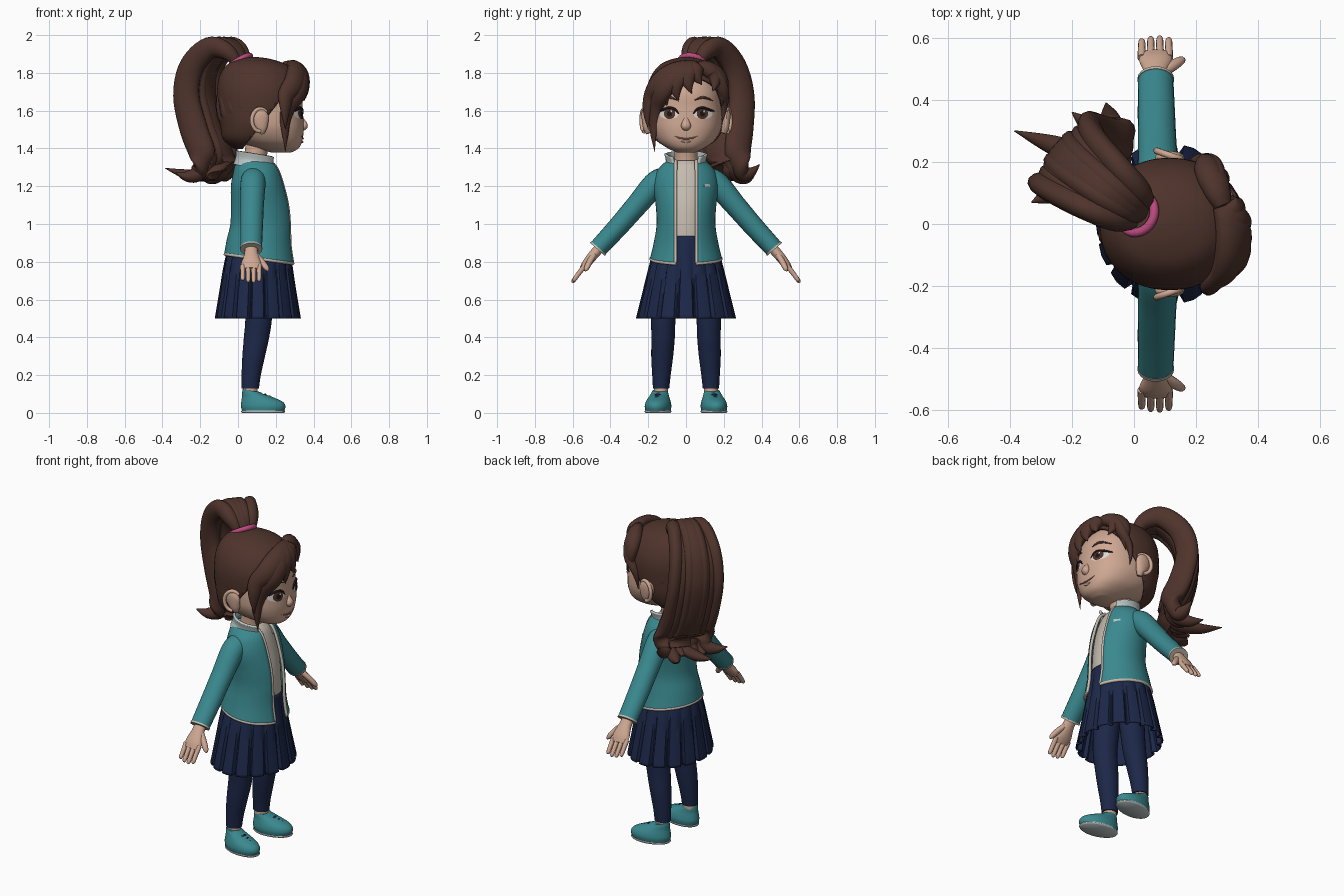
import bpy, bmesh
from math import sin, cos, pi, sqrt, asin, radians
from mathutils import Vector

cube = bpy.data.objects.get("Cube")
if cube:
    bpy.data.objects.remove(cube)


def material(name, *rgb):
    m = bpy.data.materials.new(name)
    m.use_nodes = True
    m.diffuse_color = (*rgb, 1)
    m.node_tree.nodes["Principled BSDF"].inputs["Base Color"].default_value = (*rgb, 1)
    return m


hair = material("brown hair", .078, .034, .025)
skin = material("skin", .62, .39, .29)
teal = material("teal cloth", .042, .25, .275)
navy = material("navy cloth", .012, .021, .066)
cream = material("cream cloth", .56, .5, .43)
pale = material("pale collar", .5, .57, .56)
pink = material("pink band", .5, .07, .21)
dark = material("dark lash", .012, .007, .006)
white = material("eye white", .72, .68, .65)
lips = material("lips", .4, .17, .13)


def smooth(rows, steps=6):
    """Sample a soft curve through rows of numbers."""
    out, last = [], len(rows) - 1
    for i in range(last):
        group = rows[max(i - 1, 0)], rows[i], rows[i + 1], rows[min(i + 2, last)]
        for j in range(steps):
            t = j / steps
            out.append([(2 * b + (c - a) * t + (2 * a - 5 * b + 4 * c - d) * t * t
                         + (3 * b - a - 3 * c + d) * t ** 3) / 2 for a, b, c, d in zip(*group)])
    return out + [list(rows[-1])]


def skin_rings(name, rings, mat, closed=True, caps=True, recalc=True, thick=0, angle=50):
    """Join rings of points into one surface."""
    bm = bmesh.new()
    verts = [[bm.verts.new(p) for p in ring] for ring in rings]
    count = len(rings[0])
    for low, high in zip(verts, verts[1:]):
        for j in range(count if closed else count - 1):
            k = (j + 1) % count
            bm.faces.new((low[j], high[j], high[k], low[k]))
    if caps:
        bm.faces.new(verts[0])
        bm.faces.new(verts[-1][::-1])
    if recalc:
        bmesh.ops.recalc_face_normals(bm, faces=bm.faces)
    mesh = bpy.data.meshes.new(name)
    bm.to_mesh(mesh)
    bm.free()
    mesh.materials.append(mat)
    mesh.shade_smooth()
    mesh.set_sharp_from_angle(angle=radians(angle))
    obj = bpy.data.objects.new(name, mesh)
    bpy.context.collection.objects.link(obj)
    if thick:
        mod = obj.modifiers.new("thickness", "SOLIDIFY")
        mod.thickness, mod.offset = thick, 0
    return obj


def loft_rings(rows, gap=0, flare=0, power=2, seg=40):
    """Rows are z, centre x, centre y, half depth, half width, forward tilt."""
    rings, levels = [], smooth(rows)
    for i, (z, cx, cy, rx, ry, tilt) in enumerate(levels):
        opening = gap + flare * i / len(levels)
        start = asin(min(opening / ry, .9))
        ring = []
        for j in range(seg):
            a = start + (2 * pi - 2 * start) * j / (seg - 1 if gap else seg)
            c, s = cos(a), sin(a)
            r = (abs(c) ** power + abs(s) ** power) ** (-1 / power)
            ring.append((cx + rx * r * c, cy + ry * r * s, z - tilt * c))
        rings.append(ring)
    return rings


def sweep(name, rows, mat, centre=(0, 0, 0), steps=6, seg=14):
    """Rows are x, y, z, half width, half thickness; thickness points away from centre."""
    path = smooth(rows, steps)
    pts = [Vector(p[:3]) for p in path]
    rings = []
    for i, p in enumerate(pts):
        tangent = (pts[min(i + 1, len(pts) - 1)] - pts[max(i - 1, 0)]).normalized()
        out = p - Vector(centre)
        out = (out - tangent * out.dot(tangent)).normalized()
        side = tangent.cross(out)
        w, t = (max(v, .001) for v in path[i][3:])
        rings.append([p + side * w * cos(2 * pi * j / seg) + out * t * sin(2 * pi * j / seg)
                      for j in range(seg)])
    return skin_rings(name, rings, mat)


# Head and neck
POWER = 2.3
head_rows = [(1.378, .23, 0, .05, .045, 0), (1.40, .21, 0, .11, .095, 0),
             (1.44, .17, 0, .17, .15, 0), (1.50, .138, 0, .21, .186, 0),
             (1.56, .133, 0, .213, .194, 0), (1.62, .125, 0, .217, .192, 0),
             (1.70, .12, 0, .216, .184, 0), (1.78, .11, 0, .18, .155, 0),
             (1.84, .1, 0, .11, .1, 0), (1.86, .1, 0, .02, .02, 0)]
skin_rings("head", loft_rings(head_rows, power=POWER), skin)
head_curve = smooth(head_rows)
neck = [(1.26, .085, 0, .07, .075, 0), (1.34, .09, 0, .06, .062, 0), (1.46, .11, 0, .065, .065, 0)]
skin_rings("neck", loft_rings(neck), skin)


def face_x(y, z):
    low, high = next((a, b) for a, b in zip(head_curve, head_curve[1:]) if b[0] >= z)
    t = (z - low[0]) / (high[0] - low[0])
    _, cx, _, rx, ry, _ = (a + (b - a) * t for a, b in zip(low, high))
    return cx + rx * max(1 - abs(y / ry) ** POWER, 0) ** (1 / POWER)


def plate(name, y, z, w, h, lift, mat):
    rings = []
    for r in (.02, .35, .7, 1):
        spots = [(y + w * r * cos(a * pi / 14), z + h * r * sin(a * pi / 14)) for a in range(28)]
        rings.append([(face_x(*s) + lift, *s) for s in spots])
    skin_rings(name, rings, mat, caps=False, recalc=False)


def face_line(name, spots, radius, mat):
    last = len(spots) - 1
    sweep(name, [(face_x(y, z) + .002, y, z, *[radius * (.3 if i in (0, last) else 1)] * 2)
                 for i, (y, z) in enumerate(spots)], mat, (0, 0, 1.5), seg=8)


# Face features
sweep("nose", [(.325, 0, 1.58, .012, .008), (.338, 0, 1.55, .017, .014),
               (.35, 0, 1.52, .026, .02), (.338, 0, 1.5, .018, .01)], skin, (0, 0, 1.52))
face_line("mouth", [(-.065, 1.466), (-.033, 1.455), (0, 1.452), (.033, 1.455), (.065, 1.466)], .004, lips)
face_line("lower_lip", [(-.025, 1.437), (0, 1.434), (.025, 1.437)], .006, skin)

for s, side in ((1, "left_"), (-1, "right_")):
    plate(side + "eye_white", s * .09, 1.583, .05, .028, .003, white)
    plate(side + "iris", s * .087, 1.584, .03, .029, .006, hair)
    plate(side + "pupil", s * .087, 1.584, .014, .016, .008, dark)
    plate(side + "eye_glint", s * .087 + .009, 1.596, .005, .005, .0095, white)
    face_line(side + "lash", [(s * .038, 1.582), (s * .058, 1.606), (s * .09, 1.615),
                              (s * .125, 1.604), (s * .152, 1.597)], .007, dark)
    face_line(side + "brow", [(s * .045, 1.655), (s * .09, 1.67), (s * .145, 1.652)], .007, hair)

    # Ears with a raised rim
    sweep(side + "ear", [(.13, s * .198, 1.48, .012, .014), (.125, s * .208, 1.51, .032, .02),
                         (.115, s * .214, 1.56, .048, .021), (.11, s * .216, 1.595, .036, .017),
                         (.108, s * .214, 1.612, .008, .006)], skin, (.12, 0, 1.55))
    rim = [(.118 - .045 * sin(a * pi / 8), s * (.22 + .016 * sin(a * pi / 8)),
            1.55 - .06 * cos(a * pi / 8), .011, .011) for a in range(11)]
    sweep(side + "ear_rim", rim, skin, (.12, 0, 1.55), steps=3, seg=8)

# Hair cap, cut along the hairline
cap_rows = [(1.40, .055, 0, .07, .09, 0), (1.45, .07, 0, .145, .16, 0), (1.52, .09, 0, .18, .195, 0),
            (1.60, .11, 0, .212, .206, 0), (1.70, .115, 0, .222, .207, 0),
            (1.78, .11, 0, .205, .182, 0), (1.84, .1, 0, .155, .135, 0),
            (1.87, .09, 0, .08, .07, 0), (1.88, .09, 0, .01, .01, 0)]
cap = skin_rings("hair_cap", loft_rings(cap_rows, power=2.15, seg=56), hair, thick=.008)
bm = bmesh.new()
bm.from_mesh(cap.data)
bmesh.ops.bisect_plane(bm, geom=bm.verts[:] + bm.edges[:] + bm.faces[:],
                       plane_co=(.04, 0, 1.42), plane_no=(.79, 0, -.61), clear_outer=True)
bm.to_mesh(cap.data)
bm.free()

# Combed strands running up to the band
middle, tie = Vector((.1, 0, 1.63)), Vector((-.2, .1, .85)).normalized()
for i in range(13):
    a = radians(72 + 18 * i)
    root = Vector((cos(a), sin(a), -.15 + .55 * cos(a))).normalized()
    strand = []
    for j in range(7):
        d = root.slerp(tie, j / 7.5)
        strand.append((middle.x + .205 * d.x, d.y * .197, middle.z + .235 * d.z,
                       .036 * (1 - j / 9), .014 if j else .002))
    sweep("combed_strand", strand, hair, middle, steps=3, seg=10)

# Swept fringe locks: tip y, tip z, half width
for y, z, w in ((-.165, 1.38, .06), (-.2, 1.5, .062), (-.16, 1.58, .06), (-.1, 1.62, .06),
                (-.04, 1.65, .06), (.03, 1.69, .055), (.085, 1.735, .05), (.19, 1.53, .035),
                (.185, 1.62, .05), (.14, 1.70, .05)):
    lock = []
    for j in range(9):
        t = j / 8
        bulge = .03 * sin(pi * t) * (1 if y > .1 else -1)
        ly = .06 + (y - .06) * sin(t * pi / 2) + bulge
        lz = z + (1.83 - z) * cos(t * pi / 2)
        floor = .12 if y > .1 else .33
        lx = .1 + .262 * sqrt(max(floor, 1 - (ly / .23) ** 2 - ((lz - 1.7) / .2) ** 2))
        swell = sin(pi * (.22 + .78 * t))
        lock.append((lx, ly, lz, w * swell, .042 * swell))
    sweep("fringe_lock", lock, hair, (.08, 0, 1.6), steps=3)

# Ponytail: x, y, z, half spread, half thickness
tail = [(.03, .03, 1.83, .03, .03), (-.02, .06, 1.91, .055, .045), (-.1, .115, 1.933, .08, .058),
        (-.183, .18, 1.835, .1, .065), (-.205, .21, 1.68, .11, .07), (-.165, .2, 1.5, .11, .075),
        (-.115, .185, 1.36, .115, .07), (-.14, .21, 1.27, .115, .045), (-.2, .24, 1.25, .12, .004)]
tail_centre = (-.06, .08, 1.68)
sweep("ponytail_core", [(x, y, z, sp, th) for x, y, z, sp, th in tail[:-1]], hair, tail_centre)
curled_tips = {0: (-.33, .07, 1.27), 3: (-.385, .3, 1.295), 5: (-.2, .36, 1.25), 6: (-.09, .39, 1.315)}
for i in range(7):
    t = i / 3 - 1
    lift = .012 * (i % 2)
    lock = [(x + .63 * t * sp, y + .77 * t * sp, z - lift * .5, .042, th - lift)
            for x, y, z, sp, th in tail]
    lock[0] = (*lock[0][:3], .018, .02)
    if i in curled_tips:
        bend, tip = Vector(lock[-2][:3]), Vector(curled_tips[i])
        lock[-1] = (*(bend.lerp(tip, .5) - Vector((0, 0, .018))), .032, .028)
        lock.append((*tip, .002, .002))
    else:
        lock[-1] = (*lock[-1][:3], .01, .006)
    sweep("ponytail_lock", lock, hair, tail_centre)
bpy.ops.mesh.primitive_torus_add(major_radius=.064, minor_radius=.015, location=(.01, .035, 1.858),
                                 rotation=Vector((-.5, .2, .85)).to_track_quat("Z", "Y").to_euler())
band = bpy.context.object
band.name = "hair_band"
band.data.materials.append(pink)
band.data.shade_smooth()

# Open jacket with trim, shirt, collar and a plain chest patch
jacket_rows = [(.815, .115, 0, .183, .185, .025), (.9, .115, 0, .17, .165, .012),
               (1.0, .124, 0, .159, .15, 0), (1.1, .12, 0, .152, .155, 0),
               (1.2, .107, 0, .139, .167, 0), (1.27, .102, 0, .122, .152, 0),
               (1.31, .097, 0, .108, .122, 0), (1.335, .09, 0, .09, .09, 0)]
jacket = loft_rings(jacket_rows, gap=.055)
skin_rings("jacket", jacket, teal, closed=False, caps=False, thick=.012)
edge = [r[0] for r in jacket[::-1]] + jacket[0][1:-1] + [r[-1] for r in jacket]
sweep("jacket_trim", [(*p, .009, .009) for p in edge], cream, (.1, 0, 1.05), steps=1, seg=8)
shirt = [(z, cx, cy, rx - .018, ry - .018, 0) for z, cx, cy, rx, ry, _ in jacket_rows[1:]]
skin_rings("shirt", loft_rings(shirt), cream)
collar = [(1.29, .094, 0, .112, .115, .025), (1.33, .098, 0, .104, .1, .022),
          (1.37, .105, 0, .108, .108, .018)]
skin_rings("collar", loft_rings(collar, gap=.045, flare=.03), pale, closed=False, caps=False, thick=.014)
sweep("chest_patch", [(.226, .095, 1.2, .013, .004), (.203, .125, 1.2, .011, .004)], pale, (.1, 0, 1.2))

# Pleated skirt: z, centre x, half depth, half width, pleat depth
skirt = []
for z, cx, rx, ry, depth in smooth([(.5, .105, .225, .262, .11), (.65, .105, .2, .225, .08),
                                    (.8, .107, .176, .187, .04), (.935, .118, .15, .143, 0)]):
    ring = []
    for pleat in range(16):
        for f, fold in ((0, 1), (.1, .1), (.44, 0), (.78, .1), (.9, 1)):
            a, r = 2 * pi * (pleat + f - .44) / 16, 1 - depth * fold
            ring.append((cx + rx * r * cos(a), ry * r * sin(a), z))
    skirt.append(ring)
skin_rings("skirt", skirt, navy, caps=False, thick=.006)

for s, side in ((1, "left_"), (-1, "right_")):
    # Arms and hands
    hub = (.07, 0, 0)
    sweep(side + "sleeve", [(.09, s * .07, 1.262, .05, .035), (.08, s * .15, 1.225, .066, .063),
                            (.075, s * .26, 1.1, .062, .058), (.072, s * .36, .985, .06, .054),
                            (.07, s * .463, .873, .057, .05)], teal, hub, seg=20)
    sweep(side + "cuff", [(.07, s * .462, .874, .059, .052), (.07, s * .469, .866, .059, .052)],
          cream, hub, seg=20)
    sweep(side + "palm", [(.07, s * .44, .893, .034, .028), (.07, s * .485, .842, .037, .027),
                          (.07, s * .525, .793, .053, .024), (.068, s * .55, .76, .048, .015)],
          skin, hub)
    for i, reach in enumerate((.86, .97, 1, .92)):
        x = .025 + .029 * i
        sweep(side + "finger", [(x, s * .535, .78, .014, .014), (x, s * (.535 + .035 * reach),
              .78 - .045 * reach, .0125, .013), (x, s * (.535 + .062 * reach), .78 - .082 * reach,
              .0105, .011), (x, s * (.535 + .068 * reach), .78 - .09 * reach, .003, .003)],
              skin, hub, steps=4, seg=10)
    sweep(side + "thumb", [(.09, s * .485, .84, .015, .015), (.125, s * .51, .8, .018, .016),
                           (.152, s * .527, .765, .014, .013), (.16, s * .533, .75, .003, .003)],
          skin, hub, seg=10)

    # Legs and ankles
    leg = [(.13, .065, s * .132, .046, .043, 0), (.2, .07, s * .13, .051, .049, 0),
           (.3, .083, s * .126, .06, .058, 0), (.4, .098, s * .121, .067, .062, 0),
           (.52, .11, s * .118, .071, .066, 0), (.78, .11, s * .09, .08, .08, 0)]
    skin_rings(side + "leg", loft_rings(leg, seg=28), navy)
    ankle = [(.07, .065, s * .132, .04, .037, 0), (.145, .065, s * .132, .038, .036, 0)]
    skin_rings(side + "ankle", loft_rings(ankle, seg=20), skin)

    # Shoes, toes turned out
    shoe = [(.01, .07, 0, .112, .065, 0), (.035, .07, 0, .119, .069, 0), (.06, .063, 0, .11, .064, 0),
            (.085, .037, 0, .08, .053, 0), (.105, .014, 0, .056, .045, .004), (.118, .008, 0, .047, .04, .008)]
    sole = [(0, .07, 0, .112, .064, 0), (.006, .07, 0, .118, .069, 0), (.012, .07, 0, .116, .068, 0)]
    parts = [skin_rings(side + "shoe", loft_rings(shoe), teal),
             skin_rings(side + "sole", loft_rings(sole), pale)]
    for i in range(3):
        x, z = .083 + .023 * i, .099 - .011 * i
        parts.append(sweep(side + "lace", [(x - .008, -.032, z - .018, .003, .003), (x, 0, z, .005, .004),
                                           (x - .008, .032, z - .018, .003, .003)], navy, seg=8))
    for part in parts:
        part.location = (.064, s * .137, 0)
        part.rotation_euler.z = s * radians(9)
